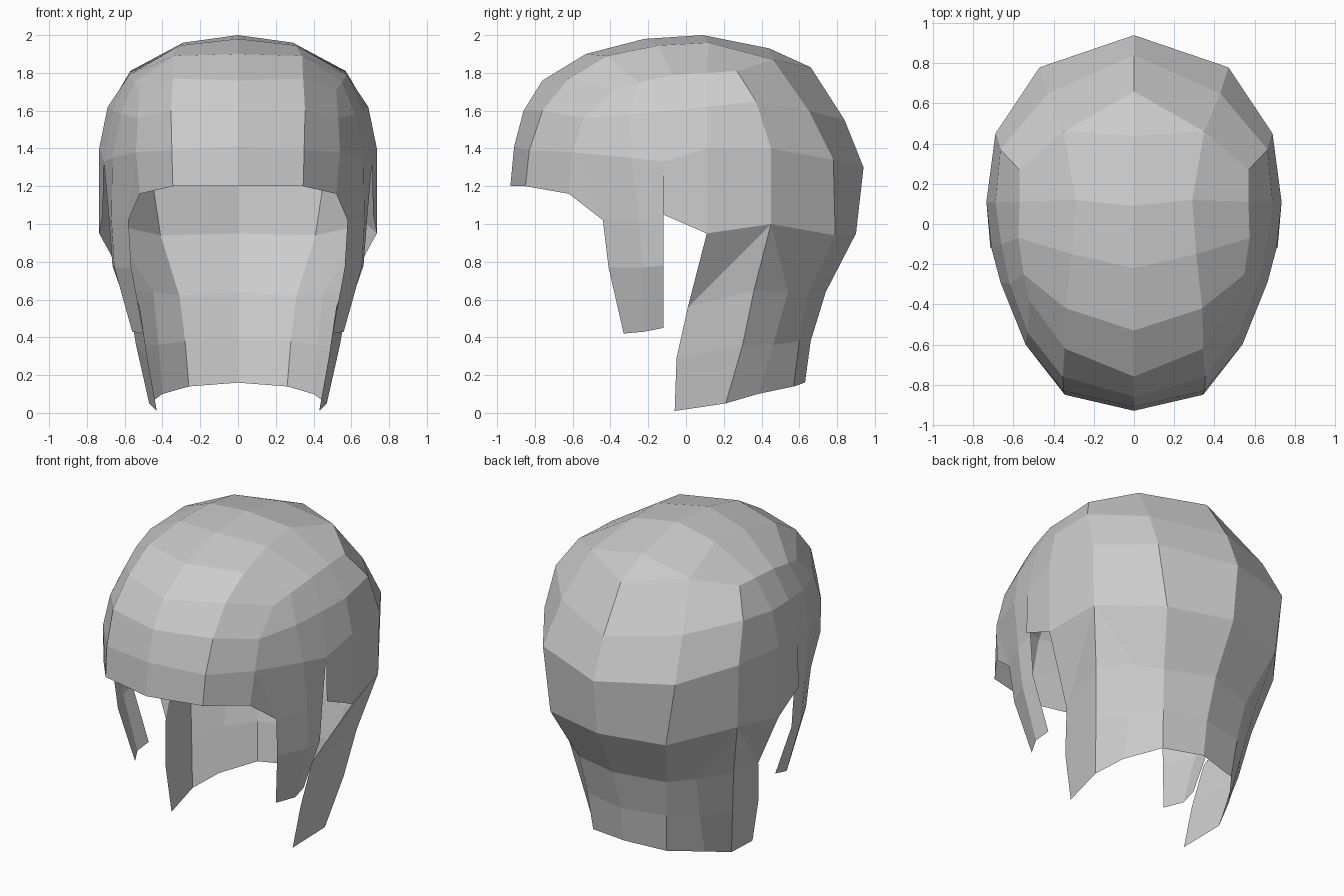
import bpy, bmesh
from mathutils import Vector

if "Cube" in bpy.data.objects:
    bpy.data.objects.remove(bpy.data.objects["Cube"])

mat = bpy.data.materials.new("light_grey")
mat.diffuse_color = (0.6, 0.6, 0.6, 1)
mat.use_nodes = True
mat.node_tree.nodes["Principled BSDF"].inputs["Base Color"].default_value = mat.diffuse_color


def panel(name, grids):
    """Faceted sheet from rows of points, mirrored to the other side."""
    bm = bmesh.new()
    for rows in grids:
        vs = [[bm.verts.new(p) for p in r] for r in rows]
        for a, b in zip(vs, vs[1:]):
            for i in range(len(a) - 1):
                quad = []
                for v in (a[i], a[i + 1], b[i + 1], b[i]):
                    if all((v.co - q.co).length > 1e-4 for q in quad):
                        quad.append(v)
                if len(quad) > 2:
                    bm.faces.new(quad)
    bmesh.ops.remove_doubles(bm, verts=bm.verts, dist=1e-4)
    for f in bm.faces:          # face outwards
        f.normal_update()
        if f.normal.dot(f.calc_center_median() - Vector((0, 0.1, 1))) < 0:
            f.normal_flip()
    loose = [v for v in bm.verts if not v.link_faces]
    bmesh.ops.delete(bm, geom=loose, context='VERTS')
    me = bpy.data.meshes.new(name)
    bm.to_mesh(me)
    bm.free()
    me.materials.append(mat)
    ob = bpy.data.objects.new(name, me)
    bpy.context.collection.objects.link(ob)
    ob.modifiers.new("mirror", 'MIRROR').use_clip = True


# lengthwise lines, running from the brow over the top to the nape
centre = [(0, y, z) for y, z in (
    (-.93, 1.2), (-.91, 1.41), (-.86, 1.6), (-.76, 1.76), (-.53, 1.9),
    (-.22, 1.98), (.09, 2), (.44, 1.93), (.66, 1.83), (.84, 1.55),
    (.94, 1.3), (.9, .95), (.74, .64), (.66, .38), (.63, .16))]
inner = [(.345, -.85, 1.2), (.35, -.83, 1.39), (.355, -.76, 1.6),
         (.345, -.62, 1.77), (.34, -.42, 1.89), (.31, -.15, 1.945),
         (.29, .12, 1.96), (.35, .46, 1.87), (.35, .46, 1.87),
         (.43, .65, 1.6), (.47, .78, 1.34), (.41, .79, .94),
         (.31, .64, .62), (.28, .6, .38), (.26, .57, .14)]
outer = [(.52, -.62, 1.16), (.54, -.6, 1.38), (.53, -.54, 1.56),
         (.52, -.38, 1.71), (.55, -.25, 1.75), (.575, -.07, 1.79),
         (.57, .11, 1.8), (.57, .27, 1.81), (.57, .27, 1.81),
         (.665, .37, 1.65), (.69, .45, 1.4), (.68, .45, 1.0),
         (.59, .36, .65), (.54, .3, .36), (.47, .21, .05)]

panel("crown", [[centre[:9], inner[:9], outer[:9]]])
panel("back", [[centre[8:12], inner[8:12], outer[8:12]]])

# nape, with an extra line around the corner
corner = [outer[11], (.45, .54, .64), (.42, .46, .36), (.4, .38, .1)]
panel("nape", [[centre[11:], inner[11:], corner, outer[11:]]])

# temples and the area above the ear
brow_end = (.58, -.44, 1.02)
burn_top, slit_top = (.665, -.29, 1.35), (.71, -.12, 1.33)
burn_mid, ear = (.67, -.25, 1.02), (.735, .11, .95)
ear_top = (.735, .11, 1.4)
panel("temple", [
    [outer[3:8],
     [outer[2], (.62, -.3, 1.58), (.66, -.1, 1.6), (.69, .11, 1.62), outer[9]],
     [outer[1], burn_top, slit_top, ear_top, outer[10]]],
    [[outer[1], burn_top], [brow_end, burn_mid]],
    [[outer[1], outer[1]], [outer[0], brow_end]],
    [[slit_top, ear_top, outer[10]], [(.715, -.12, 1.05), ear, outer[11]]],
])

# strip hanging in front of the ear
panel("sideburn", [
    [[burn_top, slit_top], [burn_mid, (.685, -.12, 1.05)]],
    [[brow_end, burn_mid, (.685, -.12, 1.05)],
     [(.565, -.41, .77), (.655, -.23, .77), (.665, -.12, .78)],
     [(.5, -.33, .42), (.56, -.22, .43), (.55, -.12, .45)]],
])

# flap behind the ear, folded under at the top
flap = [(.52, .01, .56), (.48, -.05, .29), (.43, -.06, .01)]
panel("neck_flap", [
    [[ear, outer[11]], [flap[0], outer[11]]],
    [[flap[0], outer[11]], [flap[0], outer[12]]],
    [flap, outer[12:]],
])
